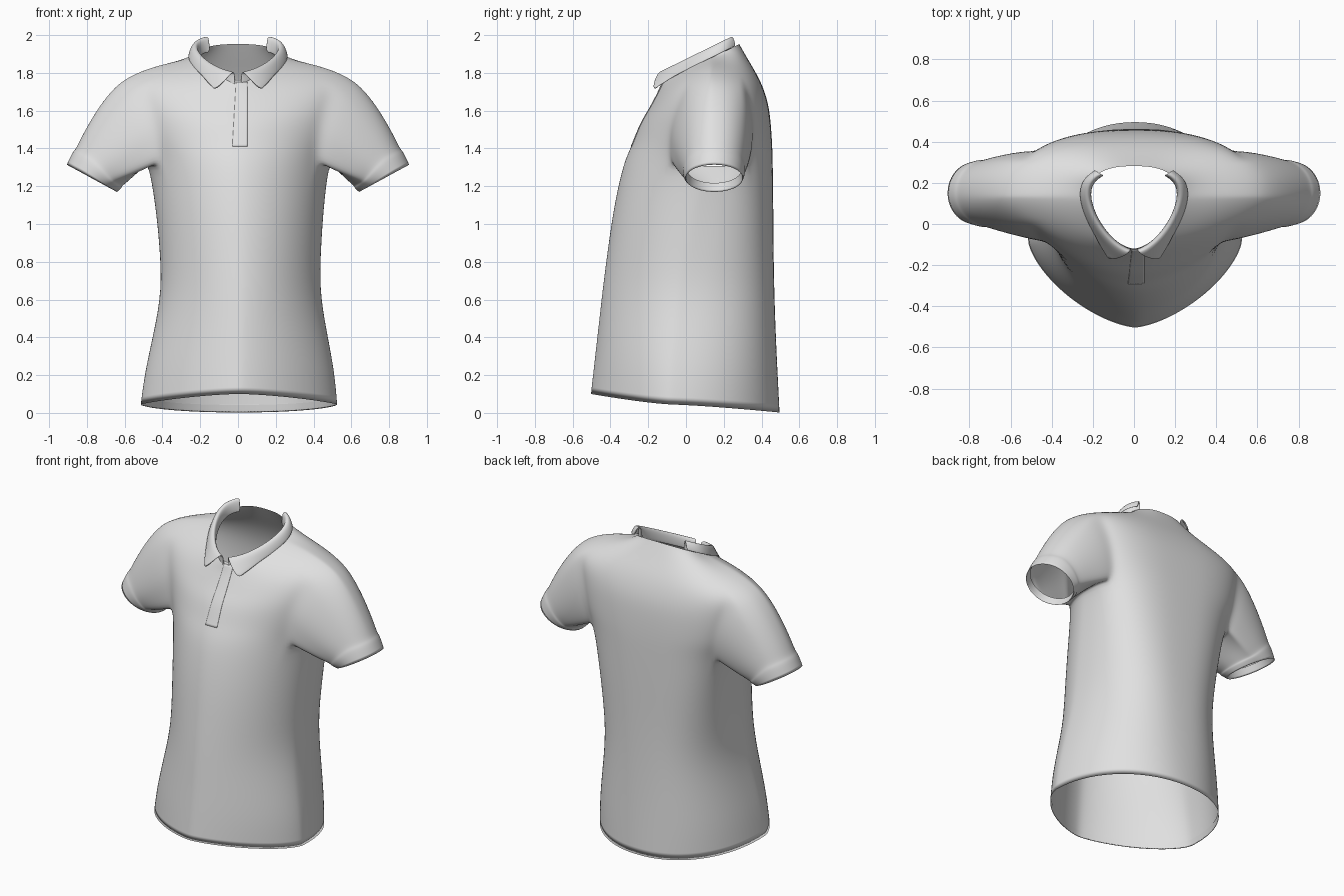
import bpy, bmesh, math
from mathutils import Vector

if "Cube" in bpy.data.objects:
    bpy.data.objects.remove(bpy.data.objects["Cube"])

fabric = bpy.data.materials.new("grey_fabric")
fabric.diffuse_color = (0.75, 0.75, 0.75, 1)
fabric.use_nodes = True
fabric.node_tree.nodes["Principled BSDF"].inputs["Base Color"].default_value = fabric.diffuse_color


def make_object(name, bm, subsurf):
    mesh = bpy.data.meshes.new(name)
    bm.normal_update()
    bm.to_mesh(mesh)
    bm.free()
    mesh.materials.append(fabric)
    for poly in mesh.polygons:
        poly.use_smooth = True
    obj = bpy.data.objects.new(name, mesh)
    bpy.context.scene.collection.objects.link(obj)
    if subsurf:
        mod = obj.modifiers.new("smooth", 'SUBSURF')
        mod.levels = mod.render_levels = subsurf
    return obj


def section(a, w, yf, ys, yb, nf, nb):
    """Point of a rounded outline: a = 0 at the +x side, 90 degrees at the front."""
    c, s = math.cos(a), math.sin(a)
    p = 2 / (nf if s > 0 else nb)
    f = abs(s) ** p
    x = math.copysign(w * abs(c) ** p, c)
    return x, ys + ((yf if s > 0 else yb) - ys) * f, f


# Body rings: half width, y front, y back, height
BODY = [(.522, -.505, .497, .04), (.503, -.487, .487, .22), (.458, -.465, .476, .43),
        (.418, -.443, .468, .65), (.428, -.413, .464, .88), (.445, -.383, .463, 1.09),
        (.477, -.333, .46, 1.325), (.525, -.285, .457, 1.42), (.56, -.245, .45, 1.53)]
# Shoulder rings: half width, y front, y back, z front, z side, z back
SHOULDER = [(.585, -.20, .438, 1.60, 1.66, 1.63), (.597, -.168, .412, 1.66, 1.772, 1.715),
            (.475, -.147, .38, 1.70, 1.826, 1.785), (.35, -.135, .335, 1.73, 1.856, 1.86),
            (.235, -.125, .292, 1.755, 1.88, 1.935)]
COLS, ARM, PIT, TOP = 48, 5, 7, 11

rings = []
for w, yf, yb, z in BODY:
    tilt = max(0, 1 - z / .6)            # the hem hangs lower at the back
    rings.append((w, yf, yb, z + .06 * tilt, z, z - .046 * tilt))
rings += SHOULDER
w, yf, yb, zf, zs, zb = rings[0]         # hem turned inside
rings.insert(0, (w - .007, yf + .007, yb - .007, zf + .045, zs + .045, zb + .045))
w, yf, yb, zf, zs, zb = rings[-1]        # neck edge
rings.append((w - .013, yf + .005, yb - .01, zf + .007, zs + .013, zb + .018))

bm = bmesh.new()
grid = []
for r, (w, yf, yb, zf, zs, zb) in enumerate(rings):
    ys = min(.14, -.08 + .2 * (zs / 1.3) ** 1.7)
    nf = 1.6 if r >= TOP else min(1.8, 1.5 + .3 * zs)
    nb = 2.1 + .7 * min(1, zs / 1.1) if r < TOP + 2 else 2.5
    # columns crowd together at the top and bottom of the armhole
    squeeze = .4 * (math.exp(-(r - PIT) ** 2) + math.exp(-(r - TOP) ** 2))
    lean = .004 + .01 * math.sin(math.pi * min(1, zs / 1.3))
    row = []
    for i in range(COLS):
        th = 2 * math.pi * i / COLS
        near = round(th / math.pi) * math.pi
        a = th - near
        a = near + a * (1 - squeeze * math.exp(-(a / .75) ** 2))
        x, y, f = section(a, w, yf, ys, yb, nf, nb)
        z = zs + ((zf if math.sin(a) > 0 else zb) - zs) * f ** 1.3
        row.append(bm.verts.new((x + lean * (zs < 1.35), y, z)))
    grid.append(row)

sharp = []


def bridge(ra, rb):
    n = len(ra)
    for i in range(n):
        j = (i + 1) % n
        bm.faces.new((ra[i], ra[j], rb[j], rb[i]))


# Torso skin, leaving the two armholes open
for r in range(len(grid) - 1):
    for i in range(COLS):
        j = (i + 1) % COLS
        side = (i + ARM) % (COLS // 2) < 2 * ARM
        if not (side and PIT <= r < TOP):
            bm.faces.new((grid[r][i], grid[r][j], grid[r + 1][j], grid[r + 1][i]))
sharp.append(grid[1])

# Sleeves lofted from the armhole border to a round cuff
LOOP = ([(TOP, k) for k in range(0, ARM + 1)]
        + [(r, ARM) for r in range(TOP - 1, PIT - 1, -1)]
        + [(PIT, k) for k in range(ARM - 1, -ARM - 1, -1)]
        + [(r, -ARM) for r in range(PIT + 1, TOP + 1)]
        + [(TOP, k) for k in range(-ARM + 1, 0)])
STEPS = [(.16, 0), (.34, 0), (.52, 0), (.7, 0), (.83, -.002), (.85, .006), (1, .004)]
for s, col in ((1, 0), (-1, COLS // 2)):
    prev = [grid[r][(col + s * k) % COLS] for r, k in LOOP]
    start = [v.co.copy() for v in prev]
    centre = Vector((s * .775, .15, 1.24))
    up = Vector((s * .88, 0, .474))
    axis = Vector((s * .474, 0, -.88))
    angles = [2 * math.pi * i / len(LOOP) for i in range(len(LOOP))]
    rad = [up * math.cos(a) + Vector((0, -math.sin(a), 0)) for a in angles]
    for t, extra in STEPS:
        ring = []
        for p, d, a in zip(start, rad, angles):
            puff = .016 * (1 + math.cos(a)) - .004 * math.sin(a) ** 2
            puff *= max(0, math.sin(math.pi * t ** .7))
            ring.append(bm.verts.new(p.lerp(centre + d * .148, t) + d * (puff + extra)))
        bridge(prev, ring)
        prev = ring
    sharp.append(prev)
    # Turned-in cuff edge
    bridge(prev, [bm.verts.new(centre - axis * .05 + d * .142) for d in rad])

bmesh.ops.delete(bm, geom=[v for v in bm.verts if not v.link_faces], context='VERTS')
bmesh.ops.recalc_face_normals(bm, faces=bm.faces[:])
crease = bm.edges.layers.float.new("crease_edge")
for ring in sharp:
    for i, v in enumerate(ring):
        e = bm.edges.get((v, ring[(i + 1) % len(ring)]))
        if e:
            e[crease] = .9
body = make_object("shirt_body_and_sleeves", bm, 2)

# Folded collar: outward offset, height above the neck plane, front start angle
PROFILE = [(0, -.015, 83), (0, .038, 83), (.010, .068, 81), (.036, .055, 75), (.056, .004, 61)]
bm = bmesh.new()
SEG = 20
for s in (1, -1):
    rows = []
    for n, (d, h, first) in enumerate(PROFILE):
        row = []
        for i in range(SEG + 1):
            t = i / SEG
            a = math.radians(first + (-49 - first) * t)
            flare = math.exp(-(t / .14) ** 2) * (n == len(PROFILE) - 1)
            out = d + .032 * flare
            x, y, f = section(a, .212 + out * .9, -.128 - out * 1.2, .14, .262 + out * .5, 1.6, 2.5)
            z = 1.735 + .49 * (y + .15) + h - .018 * flare
            row.append(bm.verts.new((s * x, y, z)))
        rows.append(row)
    for ra, rb in zip(rows, rows[1:]):
        for i in range(SEG):
            quad = (ra[i], ra[i + 1], rb[i + 1], rb[i])
            bm.faces.new(quad if s > 0 else quad[::-1])
crease = bm.edges.layers.float.new("crease_edge")
for v in bm.verts:
    if len(v.link_edges) == 2:
        for e in v.link_edges:
            e[crease] = .7
collar = make_object("collar", bm, 0)
mod = collar.modifiers.new("thickness", 'SOLIDIFY')
mod.thickness, mod.offset = .008, 0
mod = collar.modifiers.new("smooth", 'SUBSURF')
mod.levels = mod.render_levels = 2

# Button placket laid on the chest
bm = bmesh.new()
NX, NZ = 10, 28
strip = [[bm.verts.new((-.03 + .02 * k / NZ + (.08 - .02 * k / NZ) * i / NX, -.7,
                        1.41 + .34 * k / NZ)) for i in range(NX + 1)] for k in range(NZ + 1)]
for k in range(NZ):
    for i in range(NX):
        bm.faces.new((strip[k][i], strip[k][i + 1], strip[k + 1][i + 1], strip[k + 1][i]))
placket = make_object("button_placket", bm, 0)
mod = placket.modifiers.new("lay_on_chest", 'SHRINKWRAP')
mod.target = body
mod.wrap_method = 'PROJECT'
mod.use_project_y = True
mod.use_positive_direction = True
mod.use_negative_direction = False
mod = placket.modifiers.new("thickness", 'SOLIDIFY')
mod.thickness, mod.offset = .005, 0
